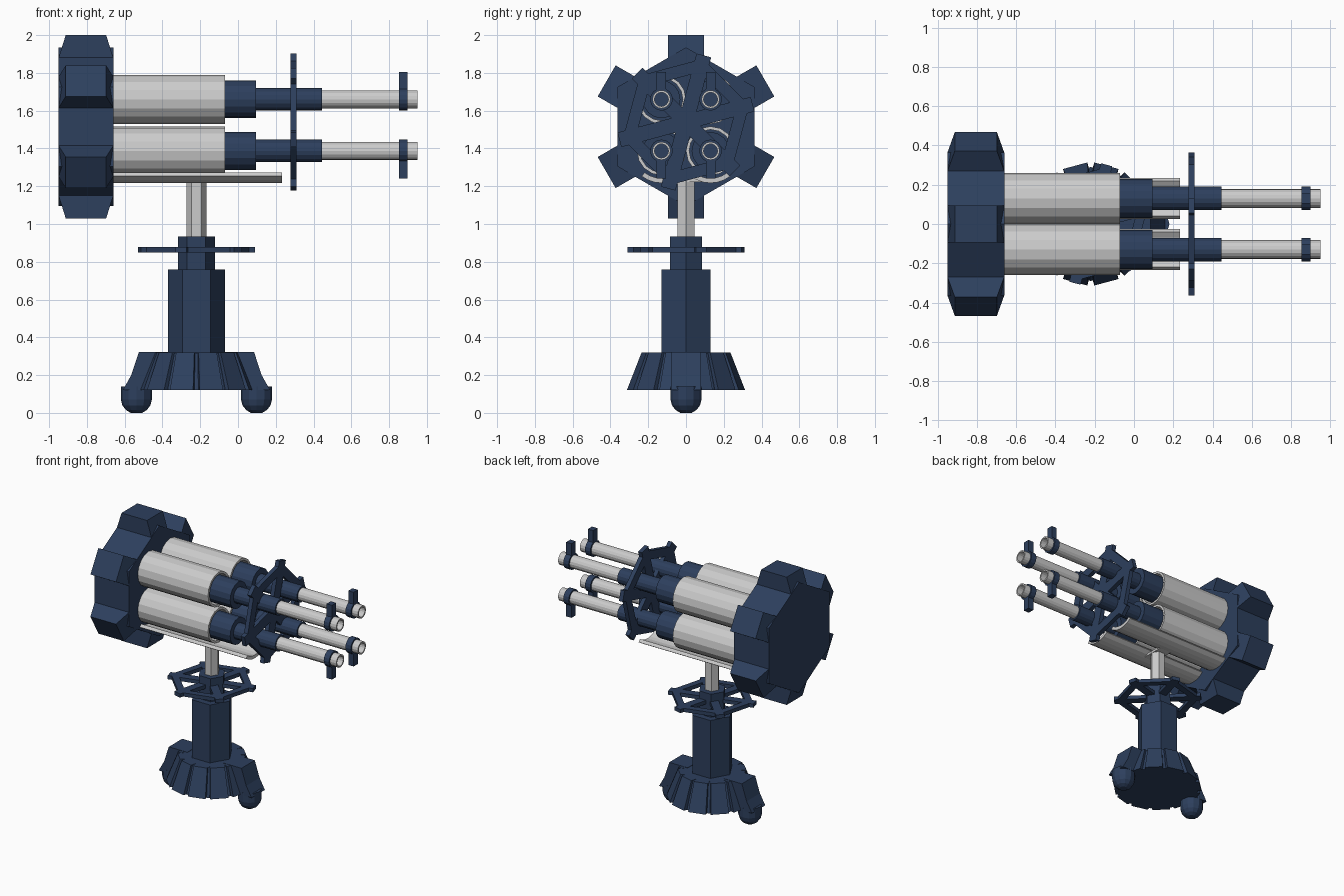
import bpy, bmesh
from math import pi, sin, cos, radians
from mathutils import Matrix, Vector

if "Cube" in bpy.data.objects:
    bpy.data.objects.remove(bpy.data.objects["Cube"])

navy = bpy.data.materials.new("navy_paint")
navy.diffuse_color = (0.026, 0.05, 0.11, 1)
navy.use_nodes = True
navy.node_tree.nodes["Principled BSDF"].inputs["Base Color"].default_value = navy.diffuse_color
CX = -0.22      # pedestal axis
GZ = 1.515      # gun cluster axis height


def finish(name, bm, blue=True):
    bmesh.ops.recalc_face_normals(bm, faces=bm.faces)
    me = bpy.data.meshes.new(name)
    bm.to_mesh(me)
    bm.free()
    ob = bpy.data.objects.new(name, me)
    bpy.context.collection.objects.link(ob)
    if blue:
        me.materials.append(navy)
    return ob


def add_loft(bm, loops, m=Matrix(), closed=False):
    """Skin equal-length point loops; cap the ends unless closed on itself."""
    rings = [[bm.verts.new(m @ Vector(p)) for p in lp] for lp in loops]
    n = len(rings[0])
    pairs = list(zip(rings, rings[1:])) + ([(rings[-1], rings[0])] if closed else [])
    for a, b in pairs:
        for i in range(n):
            bm.faces.new((a[i], a[(i + 1) % n], b[(i + 1) % n], b[i]))
    if not closed:
        bm.faces.new(rings[0])
        bm.faces.new(rings[-1])


def add_box(bm, x0, x1, y0, y1, z0, z1, m=Matrix()):
    lp = [[(x, y0, z0), (x, y1, z0), (x, y1, z1), (x, y0, z1)] for x in (x0, x1)]
    add_loft(bm, lp, m)


def add_turn(bm, prof, n, m=Matrix(), closed=False, phase=0.0):
    """Turn (height, radius) pairs around local z."""
    add_loft(bm, [[(r * cos(phase + 2 * pi * i / n), r * sin(phase + 2 * pi * i / n), h)
                   for i in range(n)] for h, r in prof], m, closed)


def along_x(y, z):
    return Matrix.Translation((0, y, z)) @ Matrix.Rotation(pi / 2, 4, 'Y')


def spin_z(a, z=0):
    return Matrix.Translation((CX, 0, z)) @ Matrix.Rotation(a, 4, 'Z')


# Rear magazine: hexagonal drum with six tapered teeth
bm = bmesh.new()
add_turn(bm, [(-0.95, 0.42), (-0.66, 0.42)], 6, along_x(0, GZ))
for k in range(6):
    m = Matrix.Translation((0, 0, GZ)) @ Matrix.Rotation(k * pi / 3, 4, 'X')
    tooth = [[(x0, -0.095, z), (x1, -0.095, z), (x1, 0.095, z), (x0, 0.095, z)]
             for x0, x1, z in ((-0.95, -0.66, 0.3), (-0.95, -0.66, 0.364), (-0.912, -0.698, 0.485))]
    add_loft(bm, tooth, m)
finish("rear_drum", bm)

# Four barrels: shroud, stepped jacket, tube and muzzle sight
for row, z in (("upper", 1.66), ("lower", 1.387)):
    for side, y in (("left", -0.13), ("right", 0.13)):
        tag = f"{row}_{side}"
        m = along_x(y, z)
        bm = bmesh.new()
        add_turn(bm, [(-0.68, 0.13), (-0.07, 0.13), (-0.07, 0.113), (-0.68, 0.113)], 16, m, True)
        finish("barrel_shroud_" + tag, bm, False)
        bm = bmesh.new()
        add_turn(bm, [(-0.66, 0.1), (0.095, 0.1), (0.095, 0.06), (0.445, 0.06)], 16, m)
        finish("barrel_jacket_" + tag, bm)
        bm = bmesh.new()
        add_turn(bm, [(0.44, 0.048), (0.95, 0.048), (0.95, 0.037), (0.46, 0.037)], 16, m, True)
        finish("barrel_tube_" + tag, bm, False)
        bm = bmesh.new()
        add_turn(bm, [(0.853, 0.06), (0.898, 0.06), (0.898, 0.045), (0.853, 0.045)], 16, m, True)
        s = 1 if row == "upper" else -1
        add_box(bm, 0.853, 0.898, y - 0.025, y + 0.025, z + s * 0.05, z + s * 0.145)
        finish("muzzle_sight_" + tag, bm)

# Curved cradle trays under the lower barrels
for side, y in (("left", -0.13), ("right", 0.13)):
    angs = [radians(-38 + 76 * i / 6) for i in range(7)]
    arc = [(0.17 * sin(a), -0.17 * cos(a)) for a in angs]
    arc += [(0.145 * sin(a), -0.145 * cos(a)) for a in reversed(angs)]
    bm = bmesh.new()
    add_loft(bm, [[(x, y + p, 1.387 + q) for p, q in arc] for x in (-0.66, 0.233)])
    finish("cradle_tray_" + side, bm, False)
bm = bmesh.new()
add_box(bm, -0.27, -0.17, -0.1, 0.1, 1.222, 1.24)
finish("cradle_saddle", bm, False)


def spoked_frame(name, radius, half, thick, m):
    """Six spokes through the hub with a hexagonal rim."""
    bm = bmesh.new()
    for k in range(6):
        r = m @ Matrix.Rotation(k * pi / 3, 4, 'Z')
        add_box(bm, 0, radius, -half, half, -thick, thick, r)
        r = r @ Matrix.Rotation(pi / 6, 4, 'Z')
        ap = radius * 0.866 - half
        add_box(bm, ap - half, ap + half * 0.6, -radius * 0.48, radius * 0.48, -thick, thick, r)
    finish(name, bm)


# Front barrel brace and the traverse wheel on the pedestal
spoked_frame("barrel_brace", 0.365, 0.04, 0.016,
             Matrix.Translation((0.293, 0, 1.54)) @ Matrix.Rotation(pi / 2, 4, 'Y')
             @ Matrix.Rotation(radians(-15), 4, 'Z'))
spoked_frame("traverse_wheel", 0.312, 0.03, 0.014, spin_z(radians(15), 0.864))

# Hexagonal pedestal stack
for name, z0, z1, r, blue in (("pedestal_column", 0.3, 0.76, 0.15, True),
                              ("pedestal_collar", 0.75, 0.935, 0.098, True),
                              ("pivot_post", 0.92, 1.235, 0.053, False)):
    bm = bmesh.new()
    add_turn(bm, [(z0, r), (z1, r)], 6, spin_z(0))
    finish(name, bm, blue)

# Base: flared core ringed by twelve wedge blocks
bm = bmesh.new()
add_turn(bm, [(0.12, 0.29), (0.318, 0.222)], 12, spin_z(0))
for k in range(12):
    wedge = [[(0.1, -w, z), (r, -w, z), (r, w, z), (0.1, w, z)]
             for z, r, w in ((0.12, 0.307, 0.064), (0.32, 0.23, 0.05))]
    add_loft(bm, wedge, spin_z(radians(15 + 30 * k)))
finish("base_ring", bm)

# Two feet: sloping fin over a rounded pad
for side, a in (("rear", pi), ("front", 0)):
    bm = bmesh.new()
    fin = [(0.15, 0.322), (0.305, 0.322), (0.345, 0.2), (0.39, 0.12), (0.15, 0.12)]
    add_loft(bm, [[(x, y, z) for x, z in fin] for y in (-0.08, 0.08)], spin_z(a))
    pad = Matrix.Translation((0.318, 0, 0))
    add_turn(bm, [(0.0, 0.03), (0.015, 0.055), (0.04, 0.074), (0.07, 0.082), (0.14, 0.082)],
             12, spin_z(a) @ pad)
    finish("foot_" + side, bm)
